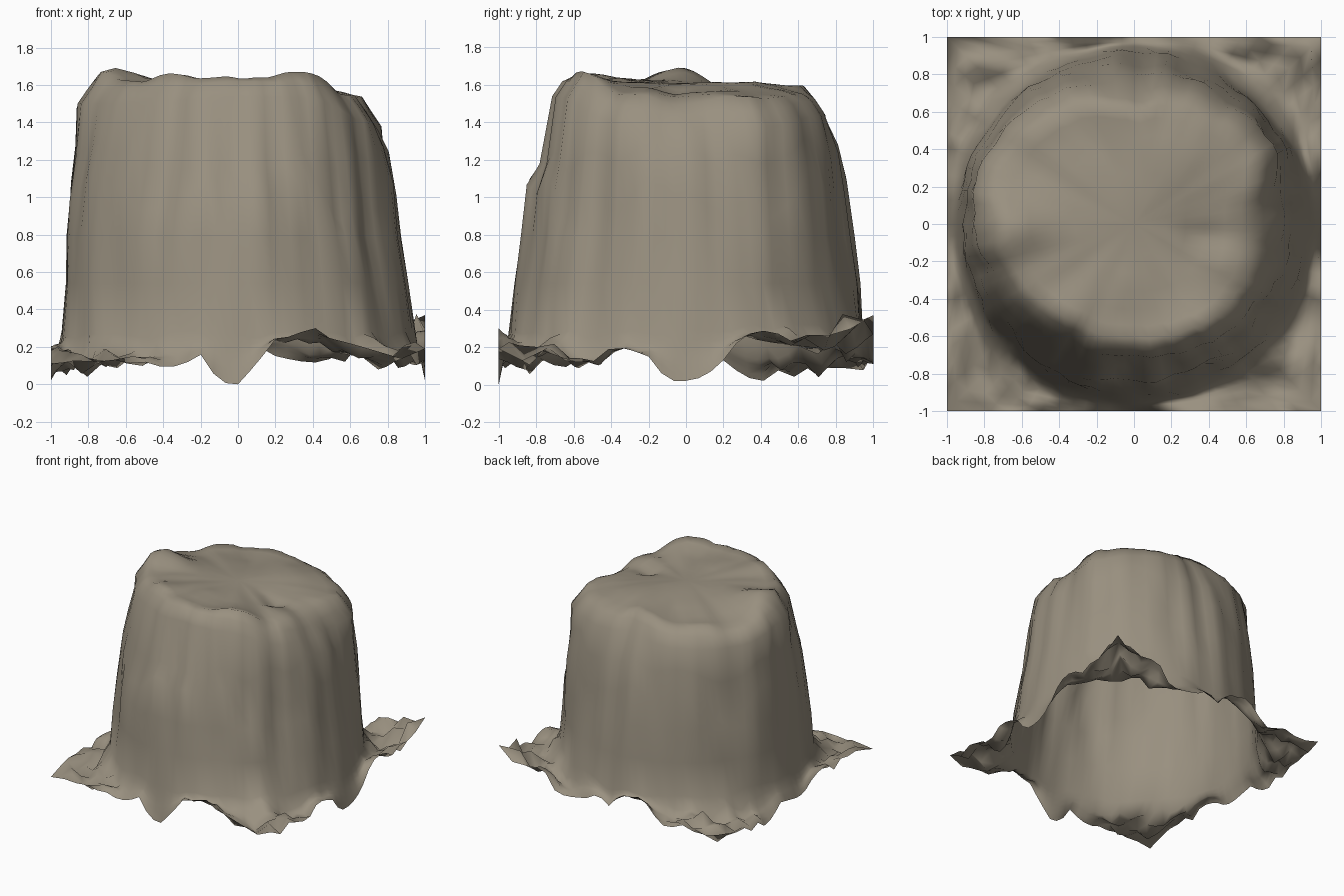
import bpy, bmesh, math, random
from mathutils import Vector, noise

if "Cube" in bpy.data.objects:
    bpy.data.objects.remove(bpy.data.objects["Cube"])

random.seed(4)
N = 96  # points per ring

# Profile values every 30 degrees, counter-clockwise from +x
RIM_R = [.70, .80, .74, .65, .75, .81, .81, .72, .66, .66, .69, .72]
RIM_Z = [1.48, 1.50, 1.55, 1.58, 1.55, 1.55, 1.62, 1.62, 1.64, 1.66, 1.65, 1.53]
MID_R = [.88, .90, .89, .88, .90, .91, .915, .90, .895, .89, .875, .87]
# Jagged border heights, 21 evenly spaced points per side
FRONT = [.12, .14, .12, .15, .12, .13, .10, .11, .17, .02, .01, .12, .25, .27, .32,
         .25, .23, .20, .17, .14, .20]            # x from -1 to 1
RIGHT = [.20, .12, .20, .17, .13, .13, .21, .20, .16, .03, .03, .05, .14, .27, .30,
         .28, .22, .30, .26, .32, .38]            # y from -1 to 1
LEFT = [.12, .15, .20, .17, .22, .14, .22, .21, .17, .10, .10, .12, .14, .06, .02,
        .09, .04, .14, .10, .16, .18]             # y from -1 to 1
BACK = [.18] + [random.uniform(.10, .32) for _ in range(19)] + [.38]


def sample(table, u):
    """Linear lookup, u in 0..len-1."""
    i = min(int(u), len(table) - 2)
    return table[i] + (table[i + 1] - table[i]) * (u - i)


def around(table, a):
    """Smooth periodic lookup by angle."""
    u = a / (math.pi / 6)
    i, f = int(u), u - int(u)
    f = f * f * (3 - 2 * f)
    return table[i % 12] * (1 - f) + table[(i + 1) % 12] * f


def border_height(x, y):
    if abs(y) >= abs(x):
        return sample(FRONT if y < 0 else BACK, (x + 1) * 10)
    return sample(RIGHT if x > 0 else LEFT, (y + 1) * 10)


def n(x, y, z=0.0):
    return noise.noise(Vector((x, y, z + 3.7)))


def bump(a, degrees, width):
    """Smooth weight around one direction."""
    d = (math.degrees(a) - degrees + 180) % 360 - 180
    return math.exp(-(d / width) ** 2)


def ring_points(a):
    """Radial section from summit to square border as (x, y, z)."""
    c, s = math.cos(a), math.sin(a)
    rr, rz, mr = around(RIM_R, a), around(RIM_Z, a), around(MID_R, a)
    flute = .025 * n(3.5 * c, 3.5 * s) + .02 * n(9 * c, 9 * s)
    gully = .03 * bump(a, 322, 9)
    rr, mr = rr + flute, mr + flute - gully
    br = .945 + .01 * n(6 * c, 6 * s)
    bz = .28 + .06 * n(5 * c, 5 * s, 5) + .04 * bump(a, 45, 30)
    out = []
    # bumpy plateau
    for t in (.12, .25, .4, .55, .7, .83, .93):
        x, y = t * rr * c, t * rr * s
        z = 1.62 + (rz + .02 - 1.62) * t * t
        z += t * (.06 * n(3 * x, 3 * y) + .02 * n(8 * x, 8 * y))
        z += .09 * math.exp(-((x + .63) ** 2 + (y + .03) ** 2) / .02)
        z -= .05 * math.exp(-((x - .38) ** 2 + (y + .08) ** 2) / .008)
        out.append((x, y, z))
    # rounded rim and steep fluted wall, with a small ledge on the front
    ledge = bump(a, 270, 35)
    lz = .2 * n(4 * c, 4 * s, 2)
    wall = [(rr, rz - .03), (rr + .055, rz - .11),
            (rr + (mr - rr) * (.62 - .1 * ledge), 1.25 - .08 * ledge + lz * .5),
            (rr + (mr - rr) * .84, 1.02 + .03 * ledge + lz),
            (mr, .8), (mr + (br - mr) * .5, .55), (br, bz)]
    for r, z in wall:
        r += .025 * n(5 * c, 5 * s, 2 * z) * (z < 1.4) * (z > .4)
        out.append((r * c, r * s, z))
    # rough skirt out to the square border
    m = max(abs(c), abs(s))
    bx, by = c / m, s / m
    ez = border_height(bx, by)
    width = (math.hypot(bx, by) - br) / .45
    for t in (.17, .33, .5, .67, .84, 1):
        x, y = br * c + (bx - br * c) * t, br * s + (by - br * s) * t
        rough = width * (.12 * n(7 * x, 7 * y, 9) + .12 * n(15 * x, 15 * y, 1))
        dip = .13 * (1 - t) * min(1, 3 * t) * min(1, width * 2)
        z = bz + (ez - bz) * t + (rough if t < 1 else 0) - dip
        out.append((x, y, max(z, .03 if t < 1 else 0)))
    return out


bm = bmesh.new()
centre = bm.verts.new((0, 0, 1.62))
cols = [[bm.verts.new(p) for p in ring_points(2 * math.pi * i / N)] for i in range(N)]
for i in range(N):
    a, b = cols[i], cols[(i + 1) % N]
    bm.faces.new((centre, a[0], b[0]))
    for k in range(len(a) - 1):
        bm.faces.new((a[k], a[k + 1], b[k + 1], b[k]))
low = min(v.co.z for v in bm.verts)
for v in bm.verts:
    v.co.z -= low

me = bpy.data.meshes.new("mesa_rock")
bm.to_mesh(me)
bm.free()
ob = bpy.data.objects.new("mesa_rock", me)
bpy.context.collection.objects.link(ob)

mat = bpy.data.materials.new("sandstone_taupe")
mat.diffuse_color = (.32, .28, .215, 1)
mat.use_nodes = True
mat.node_tree.nodes["Principled BSDF"].inputs["Base Color"].default_value = mat.diffuse_color
me.materials.append(mat)
for p in me.polygons:
    p.use_smooth = True
